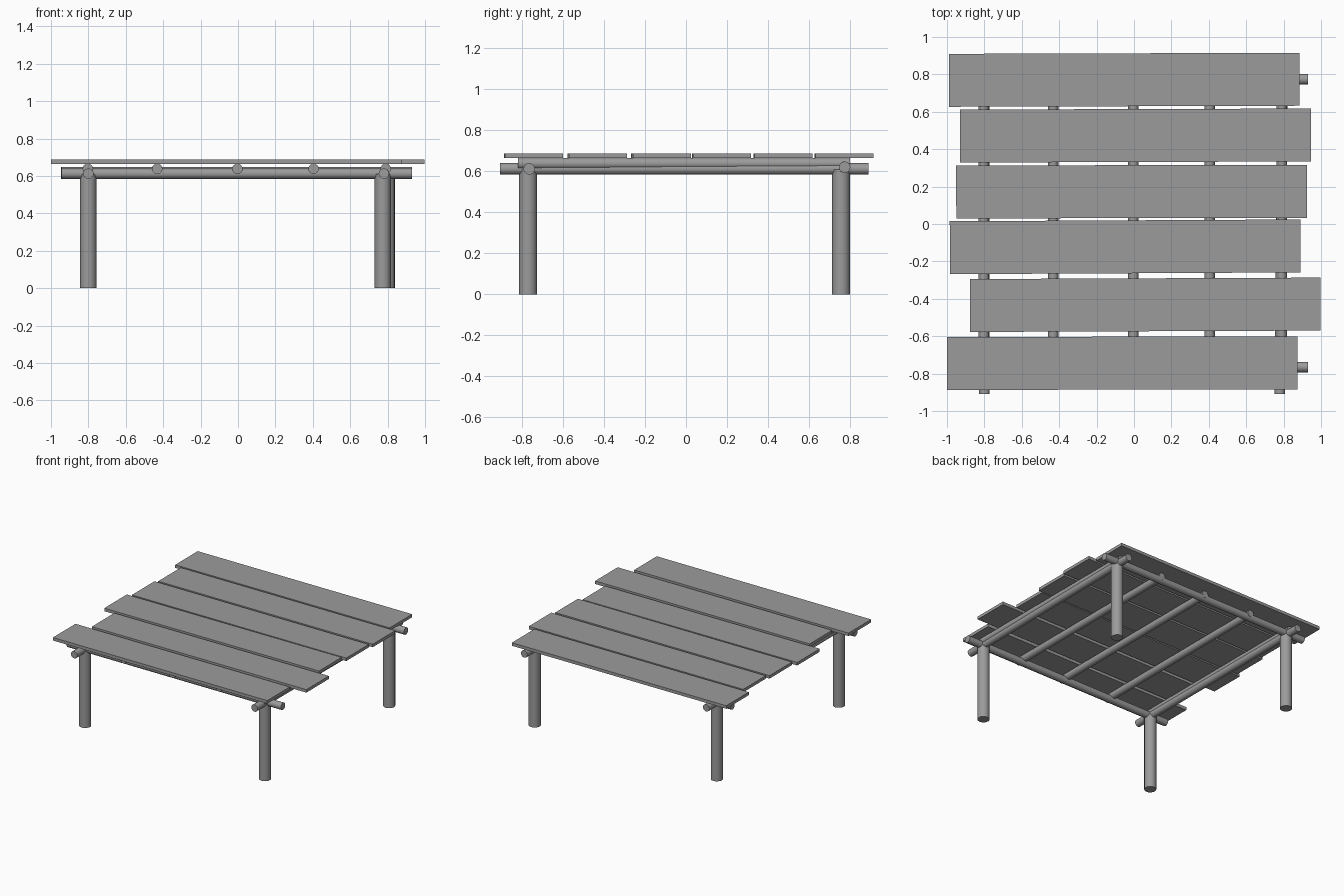
import bpy
import math
from mathutils import Vector

cube = bpy.data.objects.get("Cube")
if cube:
    bpy.data.objects.remove(cube, do_unlink=True)

GREY = (0.33, 0.33, 0.33, 1.0)
grey = bpy.data.materials.new("weathered_grey")
grey.use_nodes = True
grey.diffuse_color = GREY
grey.node_tree.nodes["Principled BSDF"].inputs["Base Color"].default_value = GREY


def log(name, start, end, radius):
    """Round smooth pole running between two points."""
    a, b = Vector(start), Vector(end)
    bpy.ops.mesh.primitive_cylinder_add(
        vertices=16, radius=radius, depth=(b - a).length, location=(a + b) / 2)
    ob = bpy.context.object
    ob.rotation_euler = (b - a).to_track_quat("Z", "Y").to_euler()
    ob.name = name
    ob.data.materials.append(grey)
    bpy.ops.object.shade_smooth_by_angle(angle=math.radians(40))
    return ob


def plank(name, x, y, turn):
    """Flat board of the table top."""
    bpy.ops.mesh.primitive_cube_add(size=1, location=(x, y, 0.676))
    ob = bpy.context.object
    ob.scale = (1.875, 0.283, 0.024)
    ob.rotation_euler.z = turn
    ob.name = name
    ob.data.materials.append(grey)


# Legs
for name, x, y in (("front_right", -0.80, -0.77), ("front_left", 0.775, -0.77),
                   ("back_right", -0.80, 0.757), ("back_left", 0.795, 0.757)):
    log(name + "_leg", (x, y, 0), (x, y, 0.61), 0.044)

# Frame rails, overlapping at the corners
log("front_rail", (-0.945, -0.77, 0.612), (0.93, -0.765, 0.612), 0.028)
log("back_rail", (-0.945, 0.768, 0.620), (0.93, 0.774, 0.620), 0.028)
log("right_rail", (-0.80, -0.908, 0.612), (-0.80, 0.89, 0.612), 0.028)
log("left_rail", (0.78, -0.908, 0.612), (0.795, 0.89, 0.612), 0.028)

# Joists under the boards
for i, x in enumerate((-0.803, -0.432, -0.003, 0.404, 0.79)):
    log(f"joist_{i + 1}", (x, -0.82, 0.638), (x, 0.80, 0.638), 0.028)

# Staggered boards, front to back
boards = ((-0.063, -0.744, 0.002), (0.060, -0.432, 0.004), (-0.047, -0.122, 0.005),
          (-0.013, 0.173, 0.002), (0.008, 0.473, 0.003), (-0.052, 0.771, 0.003))
for i, (x, y, turn) in enumerate(boards):
    plank(f"plank_{i + 1}", x, y, turn)
